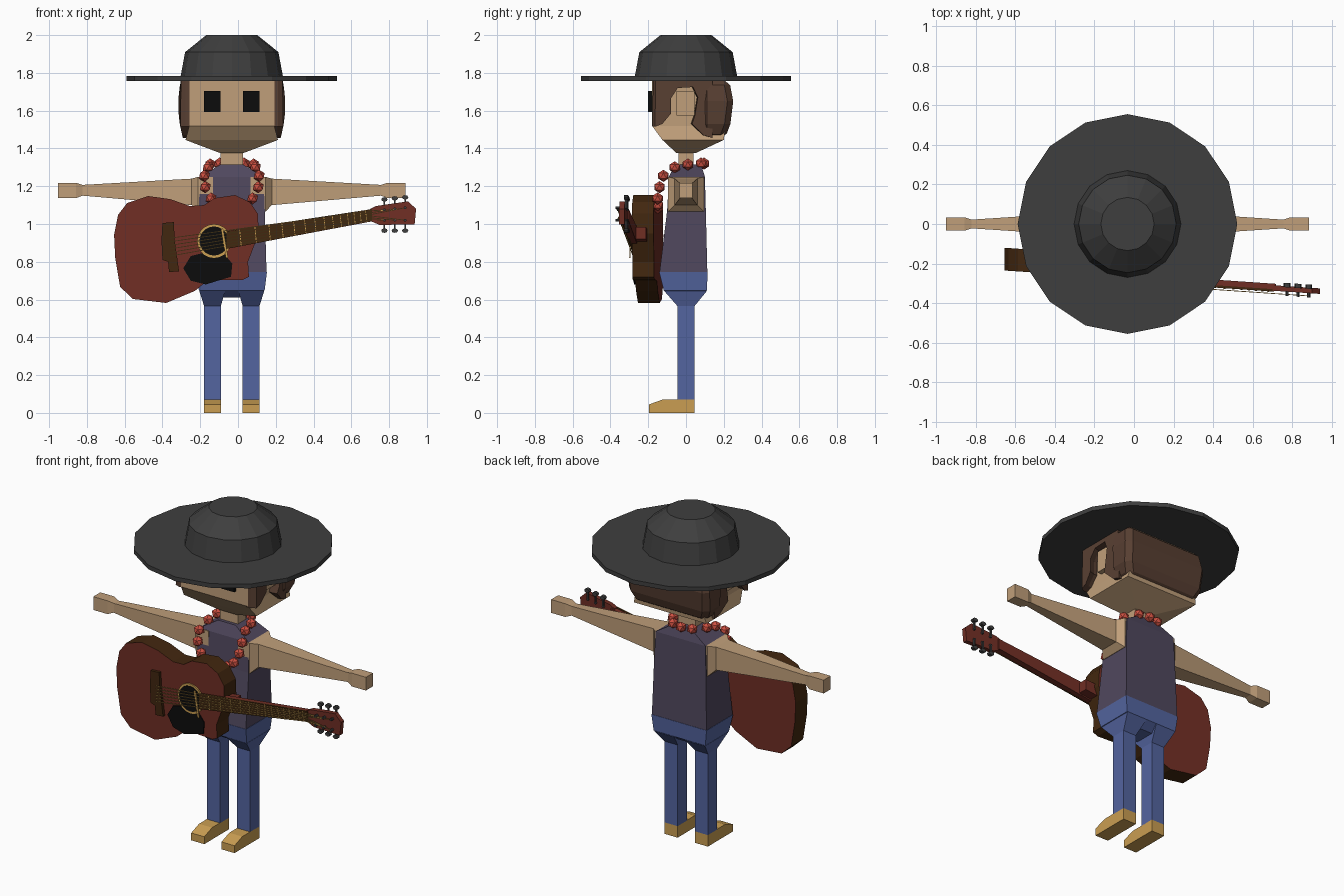
import bpy, bmesh, math
from mathutils import Vector

CX = -0.033          # the figure stands slightly left of the guitar-and-figure centre


def mat(name, r, g, b):
    m = bpy.data.materials.new(name)
    lin = [((c / 255 + 0.055) / 1.055) ** 2.4 if c > 10 else c / 255 / 12.92 for c in (r, g, b)]
    m.diffuse_color = (*lin, 1)
    return m


HAT = mat("charcoal", 62, 62, 62)
SKIN = mat("skin", 192, 159, 122)
HAIR = mat("hair brown", 88, 63, 50)
VEST = mat("purple grey", 80, 72, 94)
JEANS = mat("denim blue", 84, 101, 160)
SHOE = mat("tan", 202, 158, 82)
RED = mat("red wood", 112, 46, 36)
DARK = mat("dark wood", 66, 39, 15)
BEAD = mat("coral", 205, 80, 65)
BLACK = mat("black", 12, 12, 12)


def finish(name, bm, *mats):
    bmesh.ops.recalc_face_normals(bm, faces=bm.faces)
    me = bpy.data.meshes.new(name)
    bm.to_mesh(me)
    bm.free()
    ob = bpy.data.objects.new(name, me)
    for m in mats:
        me.materials.append(m)
    bpy.context.collection.objects.link(ob)
    return ob


def loft(name, rings, *mats):
    """Skin a list of equal-length point rings and cap both ends."""
    bm = bmesh.new()
    vs = [[bm.verts.new(p) for p in r] for r in rings]
    n = len(rings[0])
    for a, b in zip(vs, vs[1:]):
        for i in range(n):
            j = (i + 1) % n
            bm.faces.new((a[i], a[j], b[j], b[i]))
    for cap in (vs[0], vs[-1]):
        bm.faces.new(cap).material_index = len(mats) - 1
    return finish(name, bm, *mats)


def zring(x0, x1, y0, y1, z):
    return [(x0, y0, z), (x1, y0, z), (x1, y1, z), (x0, y1, z)]


def stack(name, m, rings):
    """Symmetric body block from (half width, y0, y1, z) rings."""
    return loft(name, [zring(CX - h, CX + h, a, b, z) for h, a, b, z in rings], m)


def box(name, m, x0, x1, y0, y1, z0, z1):
    return loft(name, [zring(x0, x1, y0, y1, z0), zring(x0, x1, y0, y1, z1)], m)


def circle(r, z, n=16):
    return [(CX + r * math.cos(2 * math.pi * i / n), r * math.sin(2 * math.pi * i / n), z) for i in range(n)]


def bevel(ob, w):
    b = ob.modifiers.new("chamfer", "BEVEL")
    b.width, b.segments, b.limit_method = w, 1, "ANGLE"
    b.angle_limit = math.radians(50)


# Hat
loft("hat_brim", [circle(0.556, 1.757), circle(0.556, 1.783)], HAT)
loft("hat_crown", [circle(0.273, 1.77), circle(0.247, 1.91), circle(0.135, 2.0)], HAT)

# Head and neck
stack("head", SKIN, [(0.06, -0.05, 0.05, 1.375), (0.245, -0.125, 0.2, 1.445),
                     (0.225, -0.18, 0.21, 1.52), (0.225, -0.18, 0.21, 1.765)])
stack("neck", SKIN, [(0.06, -0.04, 0.04, 1.29), (0.06, -0.04, 0.04, 1.39)])

# Hair: a back block and two side panels with a notch for the ear
bevel(stack("hair_back", HAIR, [(0.235, 0.08, 0.205, 1.45), (0.272, 0.08, 0.235, 1.53),
                                (0.28, 0.08, 0.25, 1.65), (0.265, 0.08, 0.228, 1.765)]), 0.03)
side = [(-0.175, 1.765), (-0.178, 1.515), (-0.138, 1.53), (-0.09, 1.585), (-0.09, 1.665), (-0.053, 1.72),
        (0.032, 1.725), (0.058, 1.67), (0.042, 1.575), (0.026, 1.53), (0.09, 1.47), (0.14, 1.455),
        (0.14, 1.765)]
for s, tag in ((-1, "left"), (1, "right")):
    # outer face leans in slightly towards the top and the bottom
    loft("hair_side_" + tag, [[(CX + s * 0.212, y, z) for y, z in side],
                              [(CX + s * 0.245, y, z) for y, z in side],
                              [(CX + s * (0.283 - 0.8 * (z - 1.63) ** 2), y * 0.96 + 0.007, z) for y, z in side]], HAIR)
    x = sorted((CX + s * 0.2, CX + s * 0.255))
    box("ear_" + tag, SKIN, *x, -0.05, 0.045, 1.575, 1.705)
    ex = CX + s * 0.1025
    box("eye_" + tag, BLACK, ex - 0.044, ex + 0.044, -0.2, -0.178, 1.593, 1.705)

    # Arm: shoulder block, taper, wrist and hand
    arm = []
    for d, hy, z0, z1 in ((0.1, 0.095, 1.065, 1.25), (0.178, 0.095, 1.065, 1.25), (0.212, 0.06, 1.1, 1.24),
                          (0.79, 0.022, 1.15, 1.207), (0.825, 0.034, 1.137, 1.218), (0.92, 0.034, 1.137, 1.218)):
        x = CX + s * d
        arm.append([(x, -hy, z0), (x, hy, z0), (x, hy, z1), (x, -hy, z1)])
    loft("arm_" + tag, arm, SKIN)

    # Leg, hip taper and shoe
    lx = sorted((CX + s * 0.058, CX + s * 0.146))
    hip = sorted((CX + s * 0.035, CX + s * 0.172))
    loft("leg_" + tag, [zring(*lx, -0.045, 0.045, 0.07), zring(*lx, -0.045, 0.045, 0.565),
                        zring(*hip, -0.115, 0.11, 0.645)], JEANS)
    loft("shoe_" + tag, [[(x, y, z) for y, z in ((-0.195, 0), (0.045, 0), (0.045, 0.072),
                                                (-0.12, 0.072), (-0.195, 0.045))] for x in lx], SHOE)

# Torso and pelvis
stack("vest", VEST, [(0.184, -0.14, 0.113, 0.745), (0.175, -0.1, 0.105, 1.07),
                     (0.168, -0.09, 0.1, 1.25), (0.06, -0.06, 0.08, 1.315)])
stack("pelvis", JEANS, [(0.09, -0.06, 0.06, 0.61), (0.174, -0.118, 0.11, 0.648), (0.186, -0.142, 0.115, 0.745)])

# Bead necklace: half path mirrored
path = [(0, 0.095, 1.32), (0.065, 0.08, 1.32), (0.115, 0.01, 1.315), (0.125, -0.06, 1.3), (0.145, -0.12, 1.255),
        (0.14, -0.14, 1.195), (0.11, -0.15, 1.135), (0.06, -0.15, 1.1), (0, -0.15, 1.085)]
bm = bmesh.new()
for dx, y, z in path + [(-a, b, c) for a, b, c in path[1:-1]]:
    new = bmesh.ops.create_icosphere(bm, subdivisions=1, radius=0.032)["verts"]
    bmesh.ops.translate(bm, verts=new, vec=(CX + dx, y, z))
finish("bead_necklace", bm, BEAD)


# Guitar: plates drawn in front view, lying on a slightly turned plane
def front(x):
    return -0.28 - 0.068 * x


def plate(name, pts, off, thick, *mats):
    return loft(name, [[(x, front(x) + off + d, z) for x, z in pts] for d in (0, thick)], *mats)


def disc(cx, cz, r, n=20):
    return [(cx + r * math.cos(2 * math.pi * i / n), cz + r * math.sin(2 * math.pi * i / n)) for i in range(n)]


def bar(name, a, b, w, off, thick, m):
    a, b = Vector(a), Vector(b)
    n = Vector((a.y - b.y, b.x - a.x)).normalized() * w / 2
    return plate(name, [a - n, b - n, b + n, a + n], off, thick, m)


plate("guitar_body", [(-0.656, 0.942), (-0.635, 1.048), (-0.587, 1.111), (-0.476, 1.148), (-0.36, 1.132),
                      (-0.254, 1.095), (-0.18, 1.1), (-0.122, 1.138), (-0.016, 1.153), (0.063, 1.116),
                      (0.105, 1.055), (0.11, 0.95), (0.053, 0.8), (0.058, 0.72), (0.026, 0.704),
                      (-0.085, 0.704), (-0.164, 0.698), (-0.228, 0.646), (-0.38, 0.582), (-0.556, 0.603),
                      (-0.624, 0.667), (-0.65, 0.82)], 0, 0.115, DARK, RED)
plate("pickguard", [(-0.29, 0.765), (-0.25, 0.83), (-0.17, 0.85), (-0.08, 0.85), (-0.03, 0.79), (-0.037, 0.72),
                    (-0.09, 0.705), (-0.17, 0.68), (-0.25, 0.7)], -0.006, 0.006, BLACK)
plate("sound_hole_ring", disc(-0.127, 0.91, 0.09), -0.008, 0.008, SHOE)
plate("sound_hole", disc(-0.127, 0.91, 0.077), -0.011, 0.008, BLACK)
plate("bridge", [(-0.4, 1.005), (-0.34, 1.01), (-0.335, 0.915), (-0.312, 0.75), (-0.365, 0.745),
                 (-0.37, 0.8), (-0.4, 0.81), (-0.405, 0.915)], -0.018, 0.018, DARK)
bar("saddle_bar", (-0.058, 0.82), (-0.085, 0.975), 0.012, -0.024, 0.006, SHOE)

# Neck, fretboard, heel and headstock
plate("guitar_neck", [(0.05, 0.89), (0.72, 1.016), (0.72, 1.079), (0.05, 0.978)], -0.008, 0.034, RED)
plate("fretboard", [(-0.06, 0.868), (0.71, 1.016), (0.71, 1.079), (-0.06, 0.962)], -0.014, 0.012, DARK)
plate("neck_heel", [(0.06, 0.9), (0.17, 0.92), (0.17, 0.985), (0.06, 0.97)], 0.01, 0.07, RED)
plate("headstock", [(0.7, 1.016), (0.75, 0.995), (0.935, 0.998), (0.943, 1.08), (0.9, 1.12), (0.73, 1.095),
                    (0.7, 1.08)], -0.01, 0.028, RED)

# Frets
for i in range(14):
    t = 0.1 + 0.9 * (1 - 0.92 ** i) / (1 - 0.92 ** 14)
    x = -0.06 + 0.77 * t
    bar(f"fret_{i + 1}", (x, 0.87 + 0.146 * t), (x - 0.008, 0.96 + 0.117 * t), 0.004, -0.017, 0.004, SHOE)

# Strings and tuning pegs
for i in range(6):
    k = i / 5
    nut = (0.71, 1.023 + 0.047 * k)
    top = i >= 3
    px = 0.775 + 0.055 * (5 - i if top else i)
    edge = 1.1 + 0.1 * (px - 0.775) if top else 0.995
    out = 1 if top else -1
    post = (px, edge - out * 0.025)
    bar(f"string_{i + 1}", (-0.36, 0.83 + 0.095 * k), nut, 0.004, -0.026, 0.004, SHOE)
    bar(f"string_end_{i + 1}", nut, post, 0.004, -0.026, 0.004, SHOE)
    plate(f"peg_post_{i + 1}", disc(*post, 0.008, 6), -0.032, 0.06, HAT)
    bar(f"peg_shaft_{i + 1}", (px, edge - out * 0.03), (px, edge + out * 0.025), 0.009, 0.018, 0.01, HAT)
    plate(f"peg_button_{i + 1}", [(px + 0.017 * math.cos(a * math.pi / 4), edge + out * 0.03 + 0.012 * math.sin(a * math.pi / 4))
                                  for a in range(8)], 0.012, 0.022, HAT)
